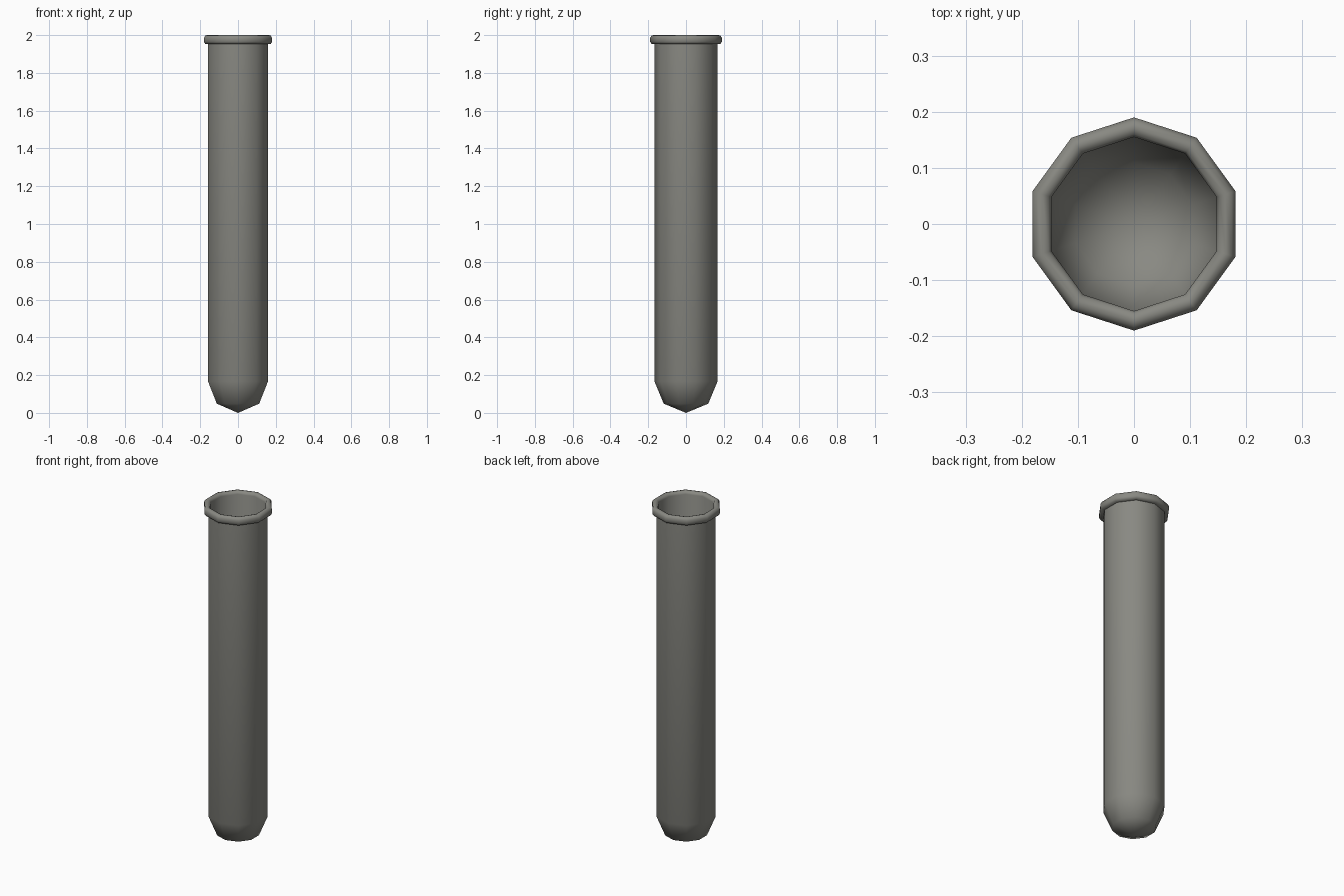
import bpy, bmesh, math

if "Cube" in bpy.data.objects:
    bpy.data.objects.remove(bpy.data.objects["Cube"])

SIDES = 10

# One flat colour
glass = bpy.data.materials.new("grey_glass")
glass.diffuse_color = (0.25, 0.25, 0.225, 1)
glass.use_nodes = True
glass.node_tree.nodes["Principled BSDF"].inputs["Base Color"].default_value = glass.diffuse_color

# Closed wall profile (radius, height): outer bottom, body, rolled lip, inner wall
R, T = 0.167, 0.012
r = R - T
c = math.sqrt(0.5)
profile = [
    (0, 0), (R * c, R - R * c), (R, R),                      # outer rounded end
    (R, 1.952), (0.183, 1.954), (0.190, 1.965),              # underside of lip
    (0.190, 1.985), (0.183, 1.997), (0.172, 2.0),            # outside of lip
    (0.160, 1.996), (r, 1.982),                              # inside of lip
    (r, R), (r * c, R - r * c), (0, T),                      # inner wall
]

# Revolve the profile, with a corner pointing along y
bm = bmesh.new()
rings = []
for rad, z in profile:
    if rad == 0:
        rings.append([bm.verts.new((0, 0, z))] * SIDES)
    else:
        rings.append([bm.verts.new((rad * math.cos(a), rad * math.sin(a), z))
                      for a in (math.pi / 2 + 2 * math.pi * i / SIDES for i in range(SIDES))])
for lo, hi in zip(rings, rings[1:]):
    for i in range(SIDES):
        j = (i + 1) % SIDES
        corners = list(dict.fromkeys((lo[i], lo[j], hi[j], hi[i])))
        bm.faces.new(corners).smooth = True
bmesh.ops.recalc_face_normals(bm, faces=bm.faces)

mesh = bpy.data.meshes.new("test_tube")
bm.to_mesh(mesh)
bm.free()
mesh.materials.append(glass)
tube = bpy.data.objects.new("test_tube", mesh)
bpy.context.collection.objects.link(tube)

# Smooth shading, keeping only very sharp folds
bpy.context.view_layer.objects.active = tube
tube.select_set(True)
bpy.ops.object.shade_smooth_by_angle(angle=math.radians(60))
